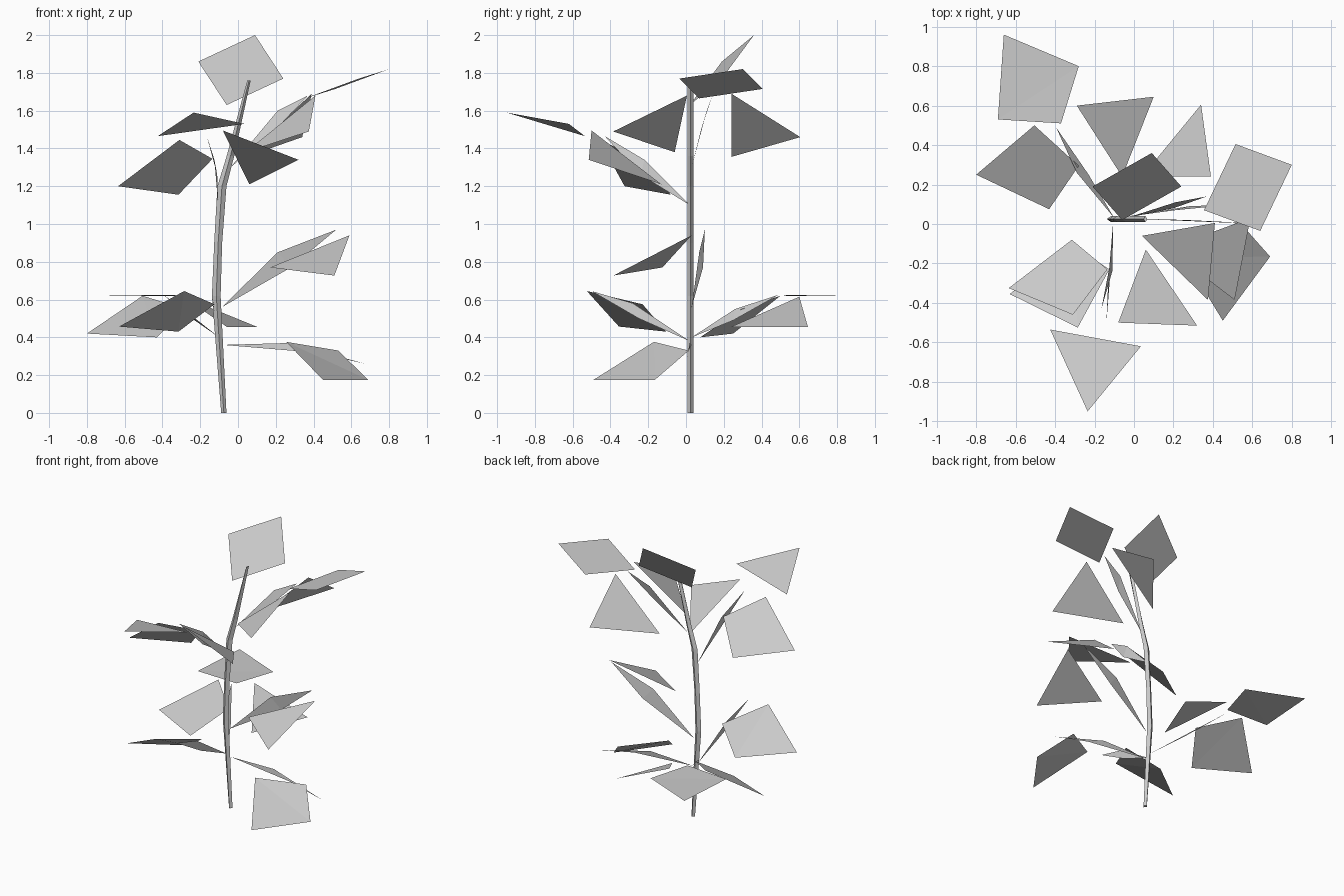
import bpy
import bmesh
from math import cos, sin, tau
from mathutils import Vector

default_cube = bpy.data.objects.get("Cube")
if default_cube:
    bpy.data.objects.remove(default_cube, do_unlink=True)

# One plain grey for the whole plant
grey = bpy.data.materials.new("plain_grey")
grey.use_nodes = True
colour = (.6, .6, .6, 1)
grey.diffuse_color = colour
grey.node_tree.nodes["Principled BSDF"].inputs["Base Color"].default_value = colour


def finish(name, bm):
    """Turn a bmesh into a flat-shaded object with the plant material."""
    mesh = bpy.data.meshes.new(name)
    bm.to_mesh(mesh)
    bm.free()
    mesh.materials.append(grey)
    plant_part = bpy.data.objects.new(name, mesh)
    bpy.context.collection.objects.link(plant_part)
    return plant_part


def card(name, *corners):
    """A flat leaf card through three or four corners, facing upward."""
    bm = bmesh.new()
    face = bm.faces.new([bm.verts.new(corner) for corner in corners])
    face.normal_update()
    if face.normal.z < 0:
        face.normal_flip()
    if len(corners) > 3:
        bmesh.ops.triangulate(bm, faces=[face])
    return finish(name, bm)


def parallelogram(name, first, middle, last):
    """A slanted leaf card whose fourth corner mirrors the middle one."""
    opposite = Vector(first) + Vector(last) - Vector(middle)
    return card(name, first, middle, last, opposite)


def stem(name, stations, depth, sides):
    """A tapered tube through (x, z, half width) stations."""
    bm = bmesh.new()
    rings = []
    for x, z, width in stations:
        angles = [tau * step / sides for step in range(sides)]
        rings.append([bm.verts.new((x + width * cos(a), .025 + depth * sin(a), z))
                      for a in angles])
    for below, above in zip(rings, rings[1:]):
        for i in range(sides):
            j = (i + 1) % sides
            bm.faces.new((below[i], below[j], above[j], above[i]))
    bm.faces.new(reversed(rings[0]))
    bm.faces.new(rings[-1])
    return finish(name, bm)


# Bent main stem
stem("main_stem",
     [(-.075, 0, .014), (-.115, .62, .023), (-.105, .9, .021),
      (-.085, 1.2, .024), (-.04, 1.36, .02), (.058, 1.76, .009)],
     depth=.016, sides=4)

# Narrow blades growing out of the stem: root, upper edge, tip, lower edge
card("lower_left_blade",
     (-.08, .03, .36), (.27, .02, .37), (.675, 0, .26), (.4, .01, .32))
card("lower_back_blade",
     (-.1, .03, .4), (-.29, .26, .55), (-.395, .49, .625), (-.23, .25, .49))
card("lower_front_blade",
     (-.105, .02, .38), (-.13, -.28, .58), (-.14, -.5, .645), (-.12, -.25, .5))
card("middle_left_blade",
     (-.085, .03, .56), (.21, .07, .85), (.52, .1, .97), (.28, .09, .77))
card("upper_front_blade",
     (-.105, .02, 1.1), (-.125, -.22, 1.34), (-.165, -.43, 1.465), (-.11, -.24, 1.26))
card("upper_left_blade",
     (-.04, .03, 1.3), (.21, .11, 1.6), (.37, .14, 1.68), (.2, .08, 1.5))

# Broad leaves of the lower tier
card("lower_back_flat_leaf",
     (-.66, .96, .62), (-.28, .8, .62), (-.37, .51, .625), (-.69, .53, .62))
card("lower_right_back_leaf",
     (-.505, .5, .62), (-.28, .295, .55), (-.43, .075, .4), (-.8, .25, .42))
card("lower_back_leaf",
     (-.29, .6, .615), (.1, .645, .456), (-.06, .24, .456))
card("lower_right_front_leaf",
     (-.63, -.355, .457), (-.285, -.525, .645), (-.125, -.23, .575), (-.315, -.105, .43))
card("lower_left_leaf",
     (.255, -.17, .376), (.53, .015, .33), (.69, -.165, .175), (.45, -.49, .175))
card("middle_left_leaf",
     (.17, -.125, .77), (.59, .03, .94), (.51, -.385, .727))

# Broad leaves of the upper tier
card("upper_front_tip_leaf",
     (-.425, -.535, 1.465), (.035, -.62, 1.53), (-.235, -.95, 1.59))
card("upper_right_front_leaf",
     (-.635, -.325, 1.2), (-.31, -.46, 1.445), (-.135, -.23, 1.345), (-.315, -.08, 1.155))
card("upper_front_leaf",
     (.06, -.13, 1.21), (-.08, -.5, 1.495), (.32, -.515, 1.34))
card("upper_left_front_leaf",
     (.04, -.06, 1.38), (.41, .005, 1.68), (.375, -.385, 1.49))
card("upper_left_back_leaf",
     (.34, .605, 1.46), (.39, .24, 1.69), (.04, .24, 1.355))
parallelogram("upper_left_tip_leaf",
              (.515, .405, 1.715), (.8, .3, 1.82), (.64, -.035, 1.77))
parallelogram("crown_leaf",
              (-.21, .19, 1.86), (.09, .36, 2), (.24, .19, 1.77))
